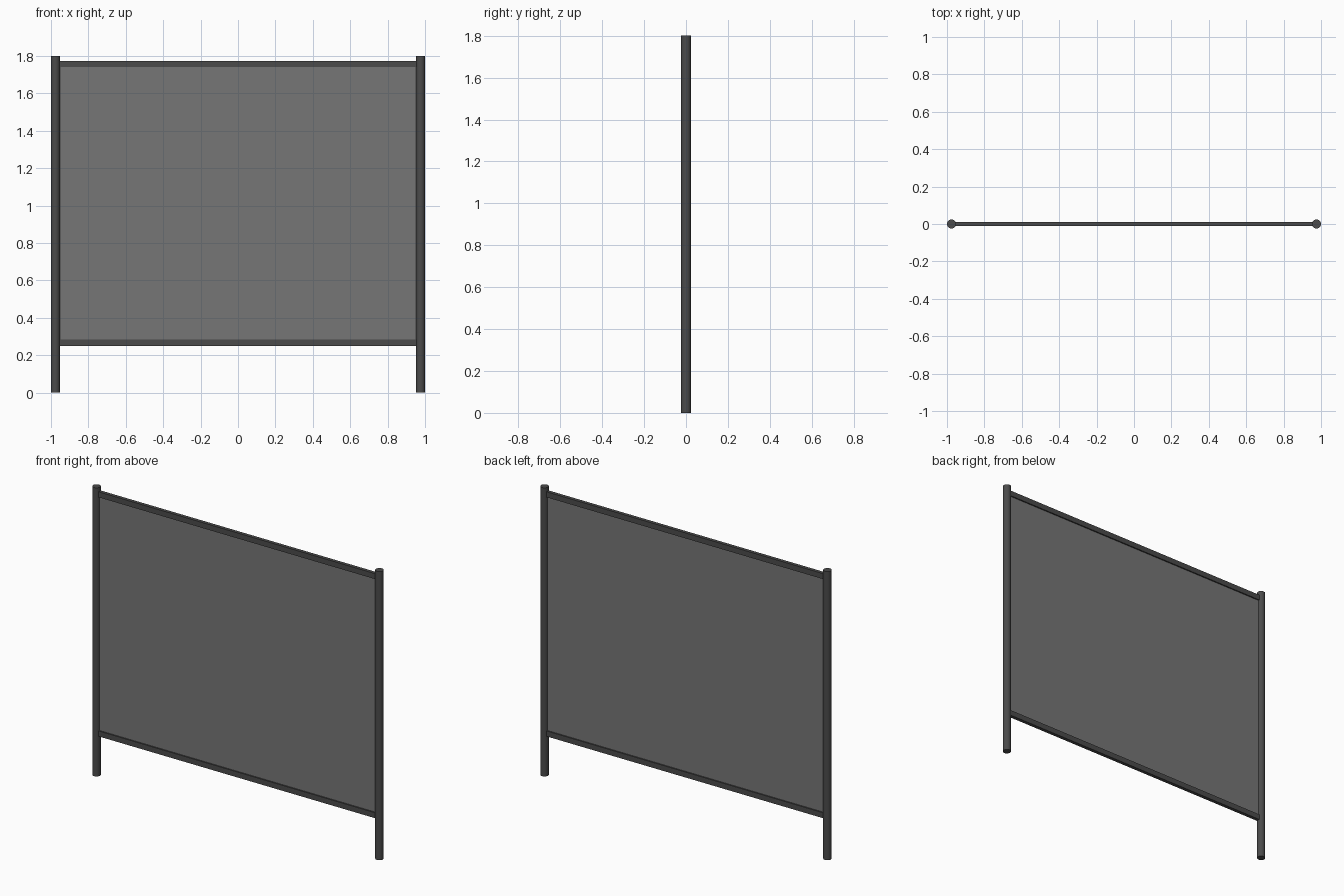
import bpy

# Remove the default cube
cube = bpy.data.objects.get("Cube")
if cube:
    bpy.data.objects.remove(cube, do_unlink=True)


def make_material(name, rgb):
    mat = bpy.data.materials.new(name)
    mat.use_nodes = True
    mat.diffuse_color = (*rgb, 1)
    mat.node_tree.nodes["Principled BSDF"].inputs["Base Color"].default_value = (*rgb, 1)
    return mat


frame_grey = make_material("dark frame grey", (0.07, 0.07, 0.07))
panel_grey = make_material("panel grey", (0.18, 0.18, 0.18))

HEIGHT = 1.8
RADIUS = 0.024
POST_X = 1 - RADIUS
RAIL_HEIGHT = 0.034
RAIL_DEPTH = 0.022
LOW_Z, HIGH_Z = 0.266, 1.757


def box(name, size, z, mat):
    bpy.ops.mesh.primitive_cube_add(size=1, location=(0, 0, z))
    obj = bpy.context.object
    obj.name = name
    obj.scale = size
    bpy.ops.object.transform_apply(location=False, rotation=False, scale=True)
    obj.data.materials.append(mat)
    return obj


# Round posts at both ends
for side, sign in (("left", 1), ("right", -1)):
    bpy.ops.mesh.primitive_cylinder_add(
        vertices=24, radius=RADIUS, depth=HEIGHT, location=(sign * POST_X, 0, HEIGHT / 2))
    post = bpy.context.object
    post.name = side + "_post"
    post.data.materials.append(frame_grey)
    bpy.ops.object.shade_smooth_by_angle()

# Horizontal rails between the posts
for name, z in (("bottom_rail", LOW_Z), ("top_rail", HIGH_Z)):
    box(name, (2 * POST_X, RAIL_DEPTH, RAIL_HEIGHT), z, frame_grey)

# Thin infill panel held by the frame
box("infill_panel", (2 * POST_X, 0.006, HIGH_Z - LOW_Z), (LOW_Z + HIGH_Z) / 2, panel_grey)
